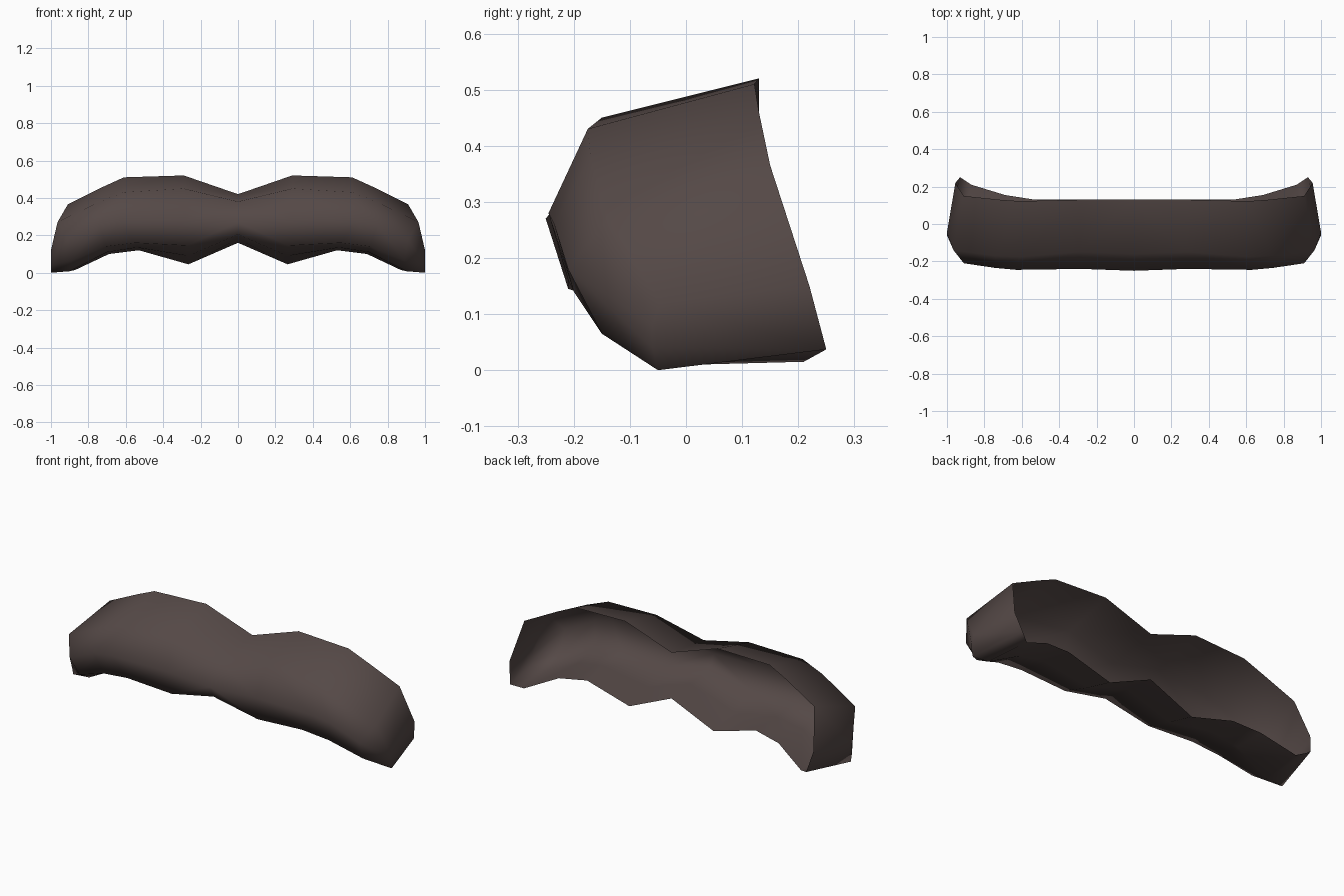
import bpy, bmesh

if "Cube" in bpy.data.objects:
    bpy.data.objects.remove(bpy.data.objects["Cube"])

# Open-backed shell: cross-sections from the middle outwards, each runs
# back top, front top, front middle, front low, underside, back bottom
SECTIONS = [
    [(0, .13, .42), (0, -.16, .38), (0, -.25, .27), (0, -.22, .205), (0, -.04, .18), (0, .13, .16)],
    [(.29, .13, .52), (.29, -.15, .45), (.28, -.24, .28), (.27, -.21, .145), (.265, -.04, .09), (.265, .13, .045)],
    [(.61, .122, .51), (.61, -.175, .43), (.63, -.245, .28), (.55, -.21, .16), (.54, -.04, .135), (.53, .13, .12)],
    [(.72, .13, .46), (.74, -.17, .38), (.74, -.235, .26), (.71, -.20, .14), (.70, -.04, .11), (.69, .155, .10)],
    [(.91, .15, .365), (.965, -.14, .27), (.91, -.21, .18), (.89, -.15, .065), (.90, -.05, .008), (.87, .21, .015)],
    [(.955, .22, .15), (1, -.045, .12), (1, -.06, .08), (1, -.06, .04), (1, -.05, 0), (.93, .25, .037)],
]

bm = bmesh.new()
rings = [[bm.verts.new(p) for p in s] for s in SECTIONS]
for a, b in zip(rings, rings[1:]):
    for i in range(len(a) - 1):
        bm.faces.new((a[i], a[i + 1], b[i + 1], b[i]))
# Outer end panel
bm.faces.new(rings[-1])
bmesh.ops.recalc_face_normals(bm, faces=bm.faces)
# Make the front faces point outwards
bm.faces.ensure_lookup_table()
if bm.faces[1].normal.y > 0:
    bmesh.ops.reverse_faces(bm, faces=bm.faces)

mesh = bpy.data.meshes.new("moustache")
bm.to_mesh(mesh)
bm.free()
obj = bpy.data.objects.new("moustache", mesh)
bpy.context.collection.objects.link(obj)

mat = bpy.data.materials.new("dark brown hair")
mat.diffuse_color = (.09, .066, .062, 1)
mat.use_nodes = True
mat.node_tree.nodes["Principled BSDF"].inputs["Base Color"].default_value = mat.diffuse_color
mesh.materials.append(mat)

# Mirror the half and smooth the whole shell
bpy.context.view_layer.objects.active = obj
obj.select_set(True)
mirror = obj.modifiers.new("mirror", 'MIRROR')
mirror.use_clip = True
bpy.ops.object.modifier_apply(modifier=mirror.name)
bpy.ops.object.shade_smooth()
